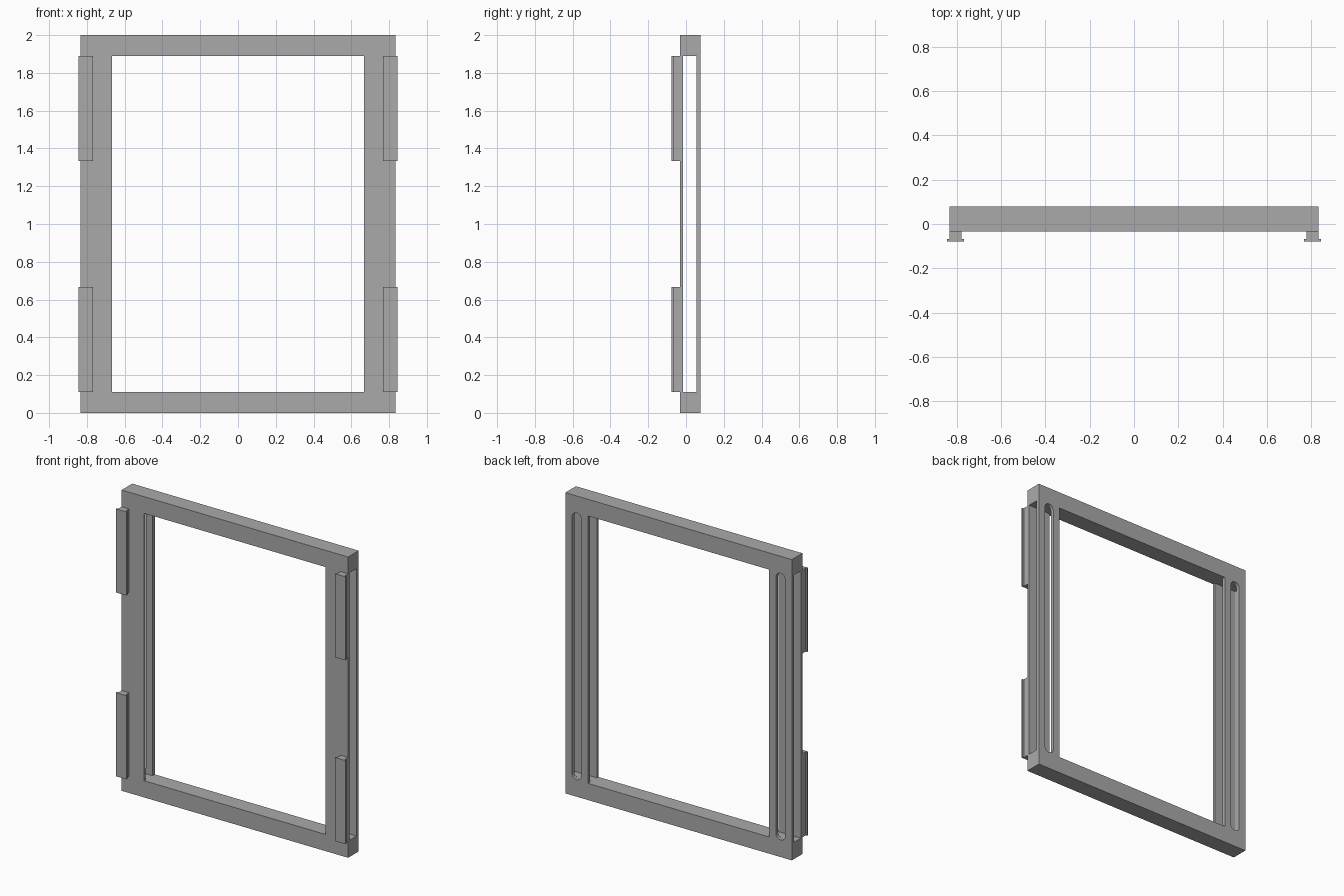
import bpy, bmesh, math

if "Cube" in bpy.data.objects:
    bpy.data.objects.remove(bpy.data.objects["Cube"], do_unlink=True)

# Overall sizes
HALF_W, HEIGHT = 0.833, 2.0
OPEN_W, RAIL = 0.667, 0.111
FRONT, BACK = -0.033, 0.078
CHAN_FRONT, CHAN_BACK = -0.017, 0.055
CLIP_FACE = -0.078

grey = bpy.data.materials.new("plain grey")
grey.use_nodes = True
grey.diffuse_color = (0.4, 0.4, 0.4, 1)
grey.node_tree.nodes["Principled BSDF"].inputs["Base Color"].default_value = (0.4, 0.4, 0.4, 1)


def prism(name, points, direction):
    """Extrude a closed 3D outline along a direction."""
    bm = bmesh.new()
    face = bm.faces.new([bm.verts.new(p) for p in points])
    out = bmesh.ops.extrude_face_region(bm, geom=[face])
    verts = [g for g in out["geom"] if isinstance(g, bmesh.types.BMVert)]
    bmesh.ops.translate(bm, verts=verts, vec=direction)
    bmesh.ops.recalc_face_normals(bm, faces=bm.faces)
    mesh = bpy.data.meshes.new(name)
    bm.to_mesh(mesh)
    bm.free()
    mesh.materials.append(grey)
    obj = bpy.data.objects.new(name, mesh)
    bpy.context.collection.objects.link(obj)
    return obj


def box(name, x, y, z):
    outline = [(x[0], y[0], z[0]), (x[1], y[0], z[0]), (x[1], y[0], z[1]), (x[0], y[0], z[1])]
    return prism(name, outline, (0, y[1] - y[0], 0))


def slot(name, cx, radius, z0, z1, y0, depth):
    """Long upright slot with round ends."""
    points = []
    for cz, start in ((z1 - radius, 0), (z0 + radius, math.pi)):
        for i in range(17):
            a = start + math.pi * i / 16
            points.append((cx + radius * math.cos(a), y0, cz + radius * math.sin(a)))
    return prism(name, points, (0, depth, 0))


def cut(target, cutter):
    cutter.hide_render = True
    mod = target.modifiers.new("cut", "BOOLEAN")
    mod.operation = "DIFFERENCE"
    mod.solver = "EXACT"
    mod.object = cutter
    bpy.context.view_layer.objects.active = target
    bpy.ops.object.modifier_apply(modifier=mod.name)
    bpy.data.objects.remove(cutter, do_unlink=True)


# Frame with window opening, side-to-side channel and rear slots
inner_z = (RAIL, HEIGHT - RAIL)
frame = box("frame", (-HALF_W, HALF_W), (FRONT, BACK), (0, HEIGHT))
cut(frame, box("window_cutter", (-OPEN_W, OPEN_W), (-1, 1), inner_z))
cut(frame, box("channel_cutter", (-1, 1), (CHAN_FRONT, CHAN_BACK), inner_z))
for side in (-1, 1):
    cut(frame, slot("slot_cutter", side * 0.75, 0.033, RAIL + 0.002, HEIGHT - RAIL - 0.002, 0.02, 0.2))

# T-shaped clips on the front of both stiles
LIP = 0.011
clip_profile = [
    (HALF_W, FRONT), (HALF_W, CLIP_FACE + LIP), (HALF_W + LIP, CLIP_FACE + LIP),
    (HALF_W + LIP, CLIP_FACE), (0.767, CLIP_FACE), (0.767, CLIP_FACE + LIP),
    (0.778, CLIP_FACE + LIP), (0.778, FRONT),
]
for side, side_name in ((1, "left"), (-1, "right")):
    for z, level in ((RAIL, "lower"), (1.333, "upper")):
        prism(f"{level}_{side_name}_clip", [(side * x, y, z) for x, y in clip_profile], (0, 0, 0.556))
